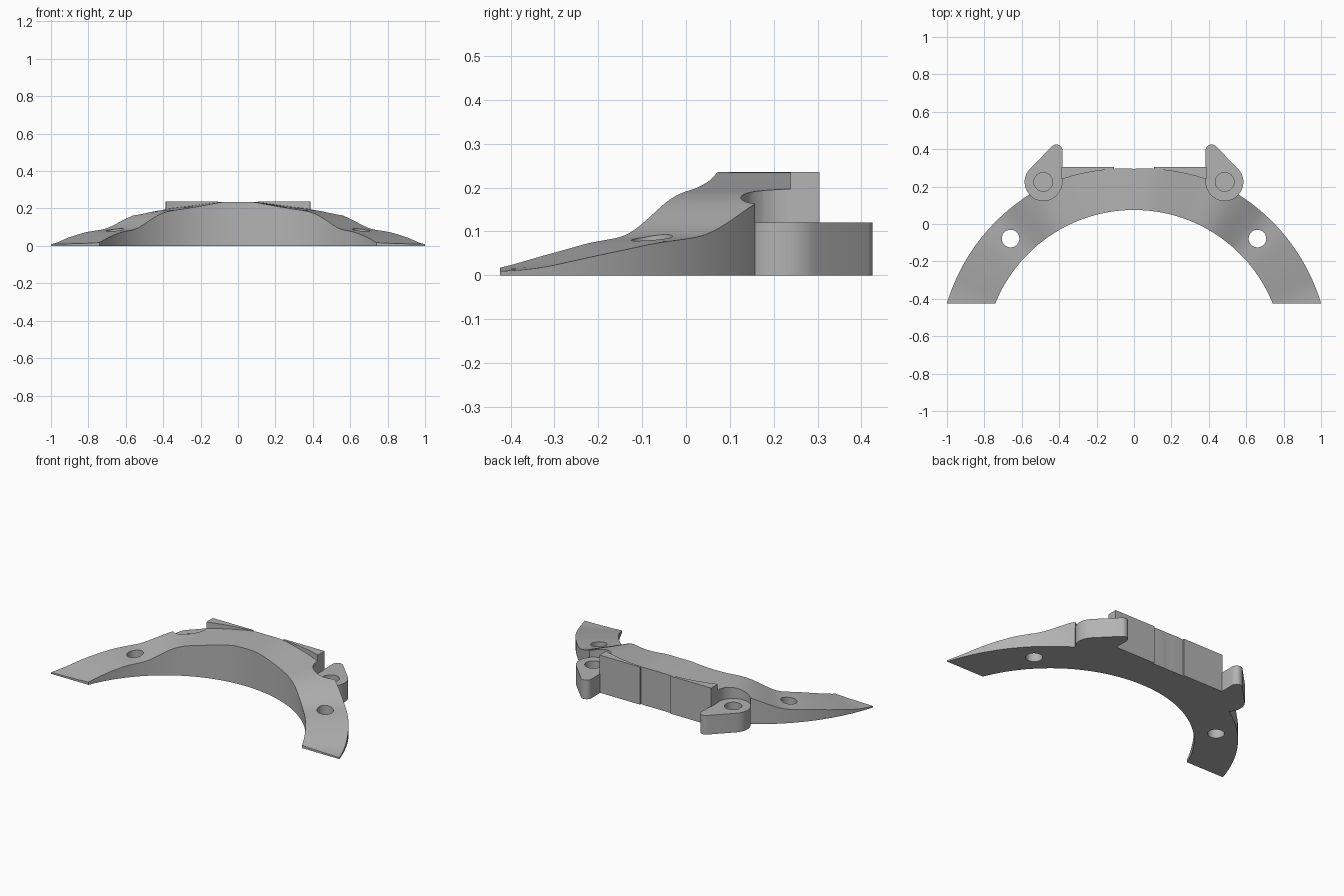
import bpy, bmesh, math
from mathutils import Vector

if "Cube" in bpy.data.objects:
    bpy.data.objects.remove(bpy.data.objects["Cube"], do_unlink=True)

grey = bpy.data.materials.new("plain grey")
grey.use_nodes = True
grey.diffuse_color = (0.45, 0.45, 0.45, 1)
grey.node_tree.nodes["Principled BSDF"].inputs["Base Color"].default_value = (0.45, 0.45, 0.45, 1)

CENTRE_Y = -0.725
INNER_R = 0.80
LUG, TIP, SCREW = (0.485, 0.225), (0.415, 0.392), (0.66, -0.078)
# Height of the band's top against the angle from its middle, in degrees
HEIGHTS = [(0, .236), (6, .235), (14, .214), (22, .196), (26, .19), (30, .177), (33, .16),
           (37, .13), (40, .107), (43, .089), (46, .083), (51, .074), (60, .045), (68, .016),
           (73, .009), (90, .007)]


def linear(a):
    for (a0, z0), (a1, z1) in zip(HEIGHTS, HEIGHTS[1:]):
        if a <= a1:
            return z0 + (z1 - z0) * (a - a0) / (a1 - a0)


def height(a):
    samples = [linear(abs(a + d * 0.5)) for d in range(-4, 5)]
    return sum(samples) / len(samples)


def outer_r(a):
    return 1.02 + 0.0244 * min(1, abs(a) / 25)


def polar(r, a):
    t = math.radians(a)
    return r * math.sin(t), CENTRE_Y + r * math.cos(t)


def finish(name, bm):
    bmesh.ops.recalc_face_normals(bm, faces=bm.faces)
    mesh = bpy.data.meshes.new(name)
    bm.to_mesh(mesh)
    bm.free()
    mesh.materials.append(grey)
    obj = bpy.data.objects.new(name, mesh)
    bpy.context.collection.objects.link(obj)
    return obj


def prism(name, outline, z0, z1):
    bm = bmesh.new()
    base = bm.faces.new([bm.verts.new((x, y, z0)) for x, y in outline])
    top = bmesh.ops.extrude_face_region(bm, geom=[base])["geom"]
    bmesh.ops.translate(bm, vec=(0, 0, z1 - z0),
                        verts=[v for v in top if isinstance(v, bmesh.types.BMVert)])
    return finish(name, bm)


def arc(c, r, start, end, n):
    angles = [math.radians(start + (end - start) * i / n) for i in range(n + 1)]
    return [(c[0] + r * math.cos(t), c[1] + r * math.sin(t)) for t in angles]


def cylinder(name, c, r, z0, z1):
    return prism(name, arc(c, r, 0, 360, 48)[:-1], z0, z1)


def activate(obj):
    bpy.ops.object.select_all(action="DESELECT")
    obj.select_set(True)
    bpy.context.view_layer.objects.active = obj


def cut(obj, cutter):
    activate(obj)
    mod = obj.modifiers.new("cut", "BOOLEAN")
    mod.operation, mod.solver, mod.object = "DIFFERENCE", "EXACT", cutter
    bpy.ops.object.modifier_apply(modifier=mod.name)


def mirrored(outline, side):
    return [(x * side, y) for x, y in outline]


# Curved band with a flat underside and a wavy top
bm = bmesh.new()
rings = []
for i in range(-78, 79):
    (xi, yi), (xo, yo), z = polar(INNER_R, i), polar(outer_r(i), i), height(i)
    rings.append([bm.verts.new(p) for p in ((xi, yi, 0), (xi, yi, z), (xo, yo, z), (xo, yo, 0))])
for a, b in zip(rings, rings[1:]):
    for j in range(4):
        k = (j + 1) % 4
        bm.faces.new((a[j], a[k], b[k], b[j]))
bm.faces.new(rings[0])
bm.faces.new(rings[-1])
# Straight trim across both feet
trim = bmesh.ops.bisect_plane(bm, geom=bm.verts[:] + bm.edges[:] + bm.faces[:],
                              plane_co=(0, -0.424, 0), plane_no=(0, -1, 0), clear_outer=True)
bmesh.ops.holes_fill(bm, edges=[e for e in bm.edges if e.is_boundary])
band = finish("curved_band", bm)
parts = [band]

for word, side in (("left", 1), ("right", -1)):
    lug_c, screw_c = (LUG[0] * side, LUG[1]), (SCREW[0] * side, SCREW[1])
    notch = cylinder("notch_cutter", lug_c, 0.1, -0.1, 0.4)
    bore = cylinder("bore_cutter", lug_c, 0.05, 0.03, 0.4)
    screw = cylinder("screw_cutter", screw_c, 0.047, -0.1, 0.4)

    # Raised pad squaring off the back of the band
    edge = [polar(outer_r(a) - 0.003, a) for a in range(6, 23)]
    pad = prism(word + "_back_pad", mirrored(edge + [(0.388, 0.304), (edge[0][0], 0.304)], side), 0, 0.236)

    # Teardrop lug with a blind bore
    axis = Vector(TIP) - Vector(LUG)
    heading = math.degrees(math.atan2(axis.y, axis.x))
    spread = math.degrees(math.acos((0.1 - 0.033) / axis.length))
    teardrop = (arc(LUG, 0.1, heading + spread, heading + 360 - spread, 36)
                + arc(TIP, 0.033, heading - spread, heading + spread, 16))
    lug = prism(word + "_lug", mirrored(teardrop, side), 0, 0.12)

    cut(band, notch)
    cut(band, screw)
    cut(pad, notch)
    cut(lug, bore)
    parts += [pad, lug]
    for cutter in (notch, bore, screw):
        bpy.data.objects.remove(cutter, do_unlink=True)

for part in parts:
    activate(part)
    bpy.ops.object.shade_smooth_by_angle(angle=math.radians(30))
